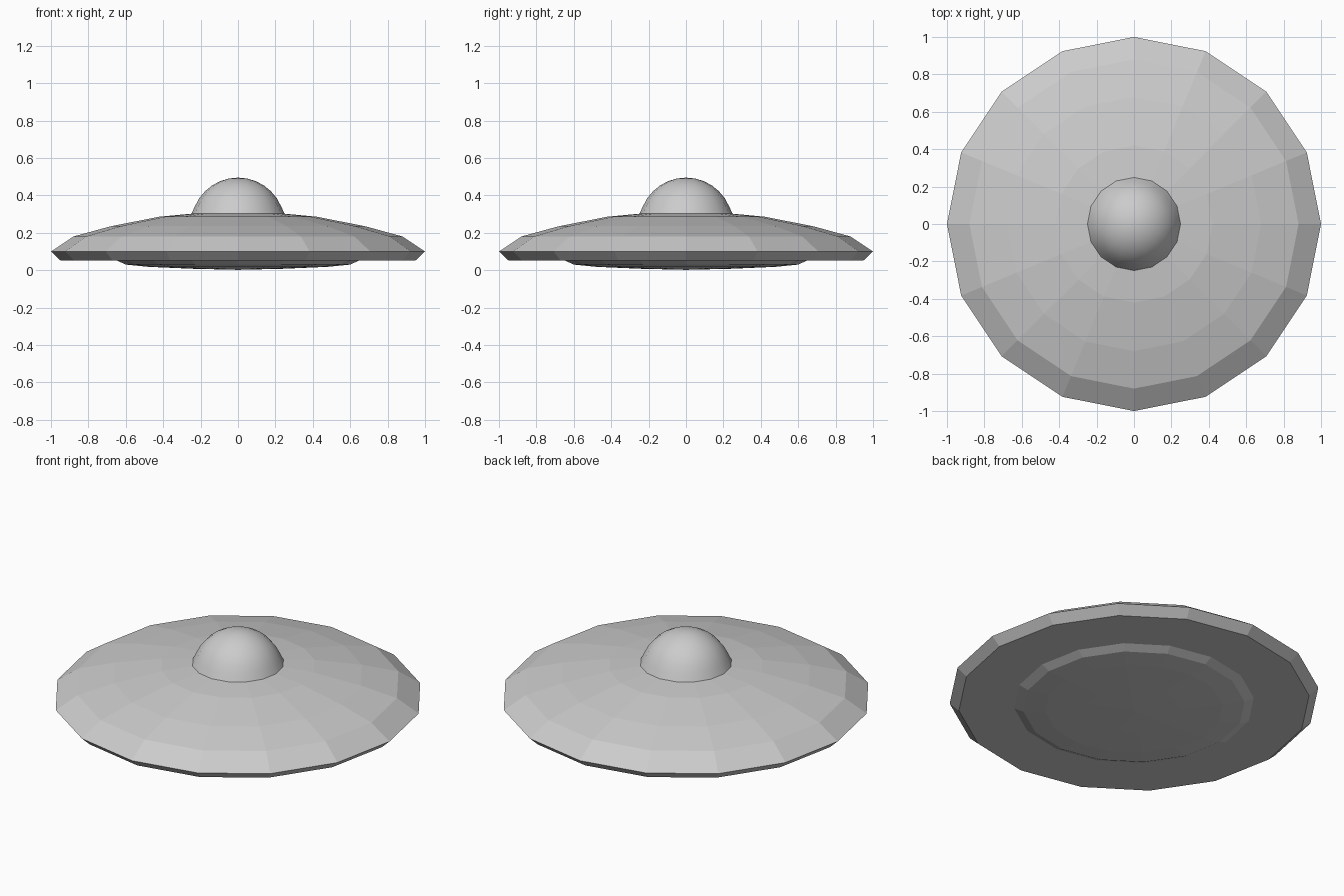
import bpy, bmesh, math

if "Cube" in bpy.data.objects:
    bpy.data.objects.remove(bpy.data.objects["Cube"])

SIDES = 16

def lathe(name, profile, smooth=False):
    """Revolve (radius, z) points around z; radius 0 makes a pole."""
    bm = bmesh.new()
    rings = []
    for r, z in profile:
        if r == 0:
            rings.append([bm.verts.new((0, 0, z))] * SIDES)
        else:
            rings.append([bm.verts.new((r * math.cos(i * math.tau / SIDES),
                                        r * math.sin(i * math.tau / SIDES), z))
                          for i in range(SIDES)])
    for a, b in zip(rings, rings[1:]):
        for i in range(SIDES):
            j = (i + 1) % SIDES
            bm.faces.new(list(dict.fromkeys((a[i], a[j], b[j], b[i]))))
    bmesh.ops.recalc_face_normals(bm, faces=bm.faces)
    for f in bm.faces:
        f.smooth = smooth
    me = bpy.data.meshes.new(name)
    bm.to_mesh(me)
    bm.free()
    ob = bpy.data.objects.new(name, me)
    bpy.context.collection.objects.link(ob)
    return ob

# Saucer hull with its shallow belly pan
lathe("saucer_hull", [(0, 0.002), (0.25, 0.008), (0.48, 0.018), (0.60, 0.03),
                      (0.65, 0.053), (0.95, 0.053), (1.0, 0.10), (0.88, 0.18),
                      (0.68, 0.235), (0.42, 0.286), (0.25, 0.302), (0, 0.305)])

# Smooth cockpit dome: upper part of a sphere
R, CZ = 0.25, 0.245
dome = [(0.25, 0.30)]
for k in range(2, 8):
    a = math.radians(k * 90 / 8)
    dome.append((R * math.cos(a), CZ + R * math.sin(a)))
dome.append((0, CZ + R))
lathe("cockpit_dome", dome, smooth=True)
